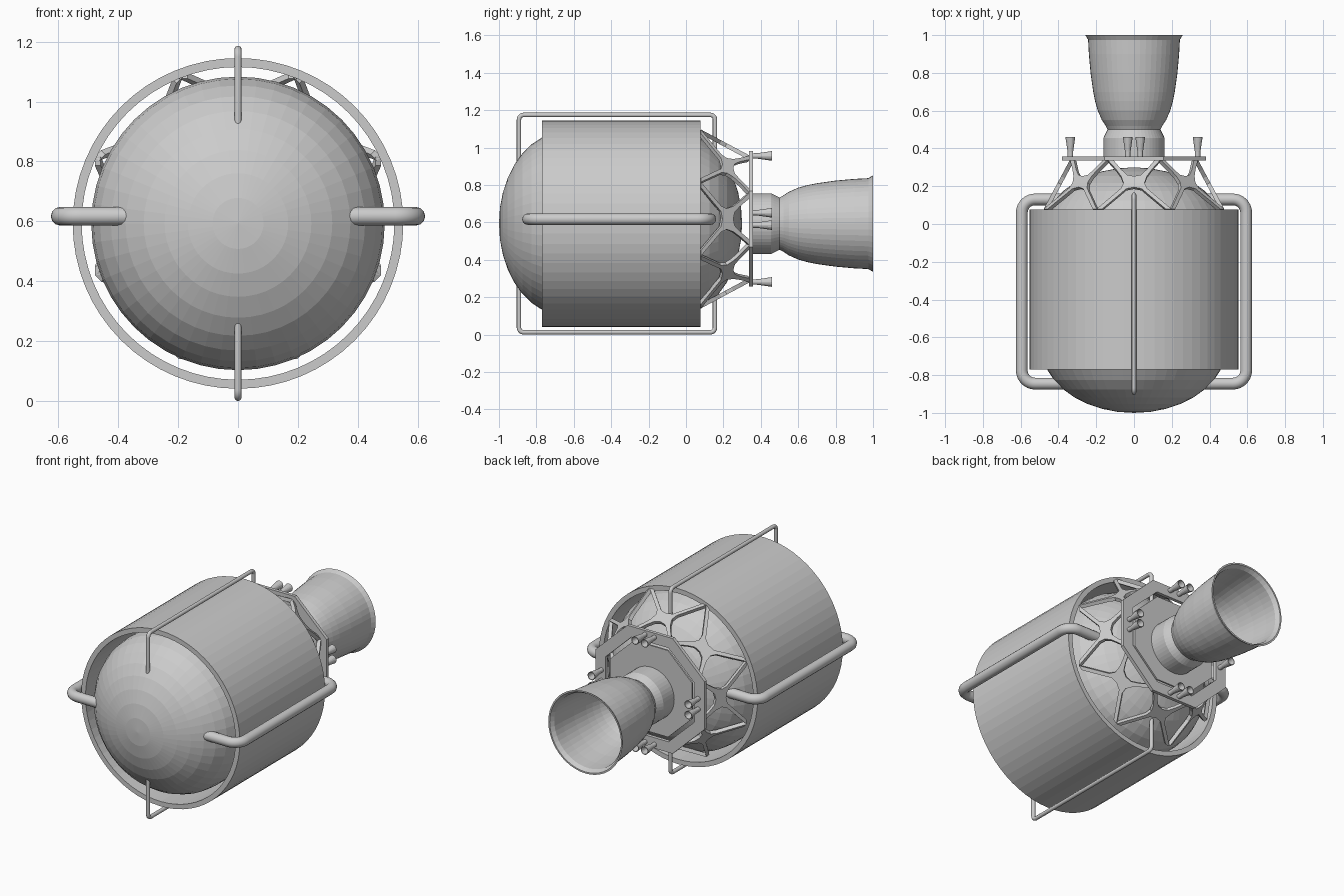
import bpy, bmesh, math
from mathutils import Vector

if "Cube" in bpy.data.objects:
    bpy.data.objects.remove(bpy.data.objects["Cube"])

CZ = 0.593      # axis height of tank, shell and engine
TZ = 0.618      # axis height of truss and thrusters


def finish(name, bm):
    bmesh.ops.recalc_face_normals(bm, faces=bm.faces)
    me = bpy.data.meshes.new(name)
    bm.to_mesh(me)
    bm.free()
    ob = bpy.data.objects.new(name, me)
    bpy.context.collection.objects.link(ob)
    return ob


def lathe(name, profile, n=48, centre=(0, CZ), closed=False, phase=0.0, sx=1.0):
    """Turn (radius, y) points around an axis parallel to y."""
    bm = bmesh.new()
    rings = []
    for r, y in profile:
        if r < 1e-5:
            rings.append([bm.verts.new((centre[0], y, centre[1]))] * n)
            continue
        ring = []
        for i in range(n):
            a = phase + 2 * math.pi * i / n
            ring.append(bm.verts.new((centre[0] + sx * r * math.cos(a), y,
                                      centre[1] + r * math.sin(a))))
        rings.append(ring)
    pairs = list(zip(rings, rings[1:]))
    if closed:
        pairs.append((rings[-1], rings[0]))
    for a, b in pairs:
        for i in range(n):
            j = (i + 1) % n
            quad = list(dict.fromkeys((a[i], a[j], b[j], b[i])))
            bm.faces.new(quad)
    return finish(name, bm)


def pipe(name, corners, radius, bend):
    """Round pipe along a path whose inner corners are rounded."""
    pts = [Vector(p) for p in corners]
    path = [pts[0]]
    for a, b, c in zip(pts, pts[1:], pts[2:]):
        u, v = (a - b).normalized(), (c - b).normalized()
        o = b + (u + v) * bend
        for k in range(9):
            t = math.pi / 2 * k / 8
            path.append(o - v * bend * math.cos(t) - u * bend * math.sin(t))
    path.append(pts[-1])
    cu = bpy.data.curves.new(name, 'CURVE')
    cu.dimensions = '3D'
    cu.bevel_depth = radius
    cu.bevel_resolution = 4
    cu.use_fill_caps = True
    sp = cu.splines.new('POLY')
    sp.points.add(len(path) - 1)
    for p, co in zip(sp.points, path):
        p.co = (*co, 1)
    ob = bpy.data.objects.new(name, cu)
    bpy.context.collection.objects.link(ob)
    bpy.ops.object.select_all(action='DESELECT')
    ob.select_set(True)
    bpy.context.view_layer.objects.active = ob
    bpy.ops.object.convert(target='MESH')


# Tank: cylinder with two elliptical domes
R, D = 0.49, 0.35
angles = [math.radians(10 * k) for k in range(10)]
front = [(R * math.sin(a), -0.65 - D * math.cos(a)) for a in angles]
back = [(R * math.sin(a), -0.05 + D * math.cos(a)) for a in reversed(angles)]
lathe("tank", front + back, 48)

# Open shell around the tank
lathe("outer_shell", [(0.552, -0.77), (0.552, 0.077), (0.522, 0.077), (0.522, -0.77)],
      64, closed=True)

# Feed pipes: thick on the sides, thin above and below
for s, side in ((1, "right"), (-1, "left")):
    pipe("side_pipe_" + side, [(s * 0.34, -0.845, 0.617), (s * 0.594, -0.845, 0.617),
                               (s * 0.594, 0.13, 0.617), (s * 0.34, 0.13, 0.617)], 0.031, 0.07)
for s, side in ((1, "top"), (-1, "bottom")):
    zi, zo = CZ + s * 0.32, CZ + s * 0.581
    pipe("thin_pipe_" + side, [(0, -0.893, zi), (0, -0.893, zo),
                               (0, 0.155, zo), (0, 0.155, zi)], 0.012, 0.025)

# Thrust truss: eight flat hourglass panels around a cone
half = [(0.198, 0.0), (0.105, 0.30), (0.068, 0.42), (0.056, 0.53), (0.068, 0.66),
        (0.095, 0.80), (0.142, 1.0), (0.112, 1.0), (0.068, 0.80), (0.036, 0.69), (0.0, 0.66)]
lower = [(0.0, 0.44), (0.04, 0.41), (0.08, 0.28), (0.168, 0.0)]
right = half + lower
bm = bmesh.new()
foot, head = Vector((0.478, 0.08)), Vector((0.338, 0.342))
slope = (head - foot).normalized()
inward = Vector((-slope.y, slope.x)) * 0.022
for k in range(8):
    a = k * math.pi / 4
    out, tan = Vector((math.cos(a), 0, math.sin(a))), Vector((-math.sin(a), 0, math.cos(a)))

    def place(x, t, depth):
        c = foot.lerp(head, t) - inward * depth
        return out * c.x + tan * x + Vector((0, c.y, TZ))

    for s in (1, -1):
        outer = [bm.verts.new(place(s * x, t, 0)) for x, t in right]
        inner = [bm.verts.new(place(s * x, t, -1)) for x, t in right]
        bm.faces.new(outer)
        bm.faces.new(inner[::-1])
        for i in range(len(right)):
            j = (i + 1) % len(right)
            if right[i][0] or right[j][0]:
                bm.faces.new((outer[i], inner[i], inner[j], outer[j]))
bmesh.ops.remove_doubles(bm, verts=bm.verts, dist=1e-5)
finish("truss", bm)

# Octagonal mounting ring and inner plate
c8 = math.cos(math.pi / 8)
lathe("mount_ring", [(0.362 / c8, 0.337), (0.362 / c8, 0.358), (0.295 / c8, 0.358),
                     (0.295 / c8, 0.337)], 8, (0, TZ), True, math.pi / 8, 1.05)
lathe("mount_plate", [(0, 0.338), (0.272 / c8, 0.338), (0.272 / c8, 0.348), (0, 0.348)],
      8, (0, TZ), False, math.pi / 8, 1.05)

# Four pairs of small thrusters on the ring
cone = [(0, 0.355), (0.014, 0.355), (0.015, 0.385), (0.026, 0.46), (0.022, 0.46), (0.011, 0.39),
        (0, 0.39)]
for k in range(4):
    a = k * math.pi / 2
    for s in (1, -1):
        x = 0.337 * math.cos(a) - s * 0.033 * math.sin(a)
        z = 0.337 * math.sin(a) + s * 0.033 * math.cos(a)
        lathe(f"thruster_{k}_{'a' if s > 0 else 'b'}", cone, 16, (x, TZ + z))

# Main engine: chamber, throat and hollow bell
bell = [(0.14, 0.5), (0.15, 0.52), (0.17, 0.55), (0.192, 0.6), (0.206, 0.65), (0.216, 0.7),
        (0.23, 0.8), (0.239, 0.9), (0.243, 0.975), (0.258, 1.0)]
chamber = [(0, 0.34), (0.162, 0.34), (0.162, 0.455), (0.155, 0.47)]
inside = [(r - 0.01, y) for r, y in reversed(bell)] + [(0, 0.5)]
lathe("engine", chamber + bell + inside, 48)
